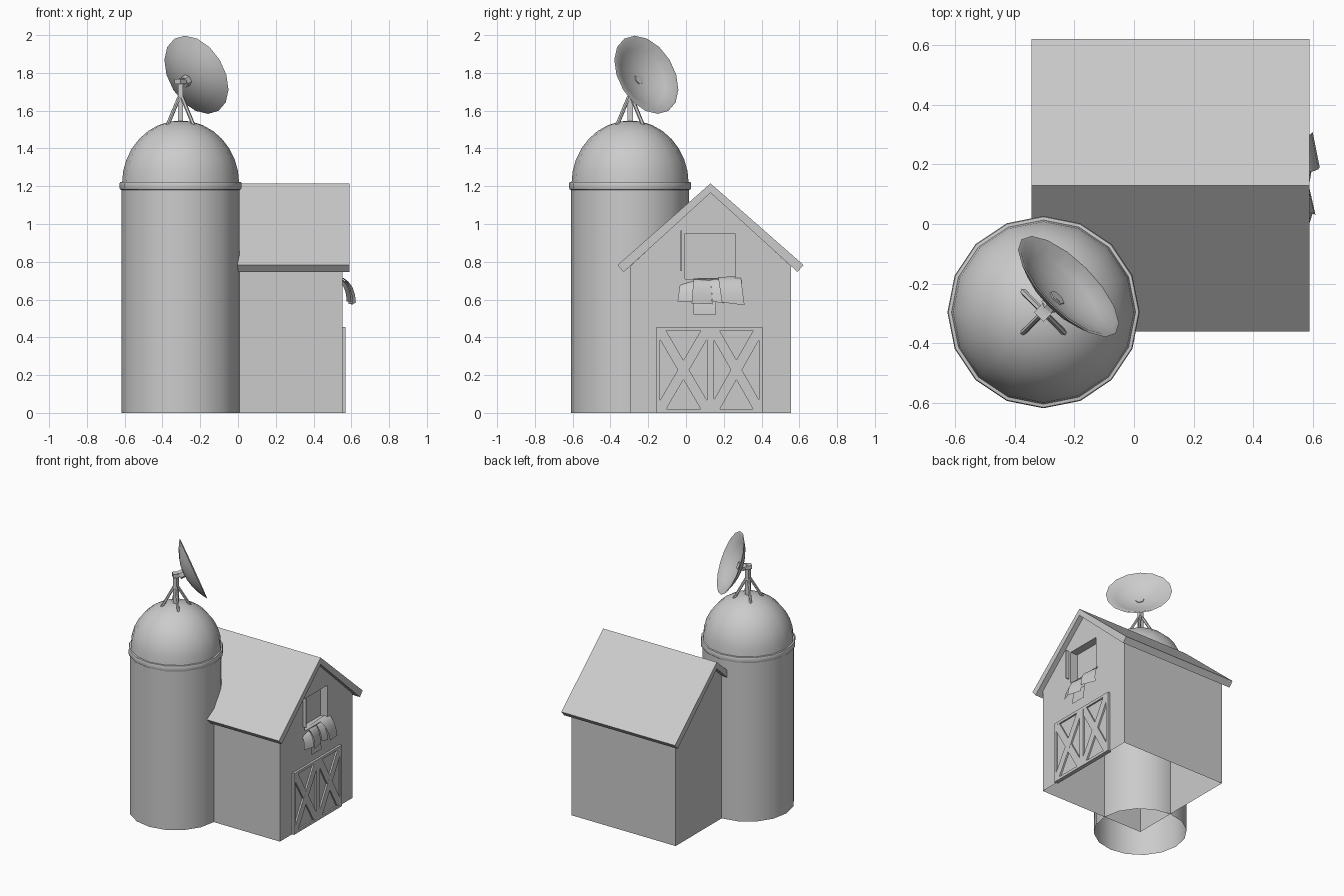
import bpy, bmesh, math
from mathutils import Vector, Matrix

if "Cube" in bpy.data.objects:
    bpy.data.objects.remove(bpy.data.objects["Cube"])

SX, SY = -0.304, -0.296          # silo axis


def finish(bm, name, smooth=False, normals=True):
    if normals:
        bmesh.ops.recalc_face_normals(bm, faces=bm.faces)
    me = bpy.data.meshes.new(name)
    bm.to_mesh(me)
    bm.free()
    ob = bpy.data.objects.new(name, me)
    bpy.context.collection.objects.link(ob)
    if smooth:
        bpy.context.view_layer.objects.active = ob
        ob.select_set(True)
        bpy.ops.object.shade_smooth_by_angle(angle=math.radians(35))
        ob.select_set(False)
    return ob


def lathe(name, profile, mat, n=16):
    """Spin (radius, height) points round local z."""
    bm = bmesh.new()
    rings = []
    for r, z in profile:
        if r < 1e-5:
            rings.append([bm.verts.new(mat @ Vector((0, 0, z)))] * n)
        else:
            rings.append([bm.verts.new(mat @ Vector((r * math.cos(2 * math.pi * i / n),
                          r * math.sin(2 * math.pi * i / n), z))) for i in range(n)])
    for a, b in zip(rings, rings[1:]):
        for i in range(n):
            j = (i + 1) % n
            bm.faces.new(list(dict.fromkeys((a[i], a[j], b[j], b[i]))))
    return finish(bm, name, True)


def prism(name, poly, x0, x1):
    """Extrude a (y, z) outline along x."""
    bm = bmesh.new()
    f = bm.faces.new([bm.verts.new((x0, y, z)) for y, z in poly])
    r = bmesh.ops.extrude_face_region(bm, geom=[f])
    for v in r["geom"]:
        if isinstance(v, bmesh.types.BMVert):
            v.co.x = x1
    return finish(bm, name)


def rect(name, y0, y1, z0, z1, x0, x1):
    return prism(name, [(y0, z0), (y1, z0), (y1, z1), (y0, z1)], x0, x1)


def rod(name, a, b, w, n=4, turn=math.pi / 4):
    """Straight bar between two points."""
    a, b = Vector(a), Vector(b)
    d = b - a
    m = (Matrix.Translation((a + b) / 2) @ d.to_track_quat('Z', 'Y').to_matrix().to_4x4()
         @ Matrix.Rotation(turn, 4, 'Z'))
    bm = bmesh.new()
    bmesh.ops.create_cone(bm, cap_ends=True, segments=n, radius1=w, radius2=w,
                          depth=d.length, matrix=m)
    return finish(bm, name)


# Silo: open-bottomed tower, rim band and dome
at = Matrix.Translation((SX, SY, 0))
lathe("silo_wall", [(0.313, 0), (0.313, 1.2)], at)
lathe("silo_rim", [(0.31, 1.18), (0.32, 1.183), (0.323, 1.192), (0.323, 1.213),
                   (0.32, 1.222), (0.305, 1.224)], at)
lathe("silo_dome", [(0.31 * math.cos(t * math.pi / 16), 1.215 + 0.333 * math.sin(t * math.pi / 16))
                    for t in range(8)] + [(0, 1.548)], at)

# Barn walls with recessed loft window, open underneath
barn = prism("barn_walls", [(-0.297, 0), (0.557, 0), (0.557, 0.775), (0.13, 1.168), (-0.297, 0.775)],
             -0.305, 0.553)
cut = rect("window_cutter", -0.005, 0.26, 0.71, 0.95, 0.495, 0.65)
cut.hide_render = True
mod = barn.modifiers.new("window", 'BOOLEAN')
mod.operation, mod.object, mod.solver = 'DIFFERENCE', cut, 'EXACT'
bpy.context.view_layer.objects.active = barn
bpy.ops.object.modifier_apply(modifier="window")
bpy.data.objects.remove(cut)
bm = bmesh.new()
bm.from_mesh(barn.data)
bmesh.ops.delete(bm, geom=[f for f in bm.faces if all(v.co.z < 0.001 for v in f.verts)],
                 context='FACES_ONLY')
bm.to_mesh(barn.data)
bm.free()

# Roof slab folded over the ridge
prism("roof", [(0.13, 1.215), (-0.362, 0.783), (-0.33, 0.746), (0.13, 1.165),
               (0.59, 0.746), (0.622, 0.783)], -0.345, 0.59)

# Double doors: backing, frame and cross braces
rect("door_backing", -0.155, 0.405, 0, 0.455, 0.54, 0.558)
DX = (0.55, 0.57)
for i, z in enumerate((0, 0.435)):
    rect(f"door_rail_{i}", -0.155, 0.405, z, z + 0.02, *DX)
for i, (a, b) in enumerate(((-0.155, -0.137), (0.11, 0.147), (0.387, 0.405))):
    rect(f"door_stile_{i}", a, b, 0.02, 0.435, *DX)
for i, (a, b) in enumerate(((-0.137, 0.11), (0.147, 0.387))):
    w = 0.032
    for j, (p, q, s) in enumerate(((a, b, 1), (b, a, -1))):
        prism(f"door_brace_{i}{j}", [(p, 0.02), (p + s * w, 0.02), (q, 0.435 - w * 1.5),
                                     (q, 0.435), (q - s * w, 0.435), (p, 0.02 + w * 1.5)],
              DX[0], DX[1] - 0.0005 * j)

# Shutter edge beside the window
rect("shutter_edge", -0.028, -0.022, 0.75, 0.965, 0.54, 0.58)


# Hay tufts drooping over the window sill: each side is (y top, y bottom, z top, z bottom, reach)
def tuft(name, left, right, n=5):
    bm = bmesh.new()
    cols = []
    for y0, y1, z0, z1, reach in (left, right):
        col = []
        for i in range(n + 1):
            t = i / n * math.pi / 2
            k = 1 - math.cos(t)
            col.append(bm.verts.new((0.53 + (reach - 0.53) * math.sin(t),
                                     y0 + (y1 - y0) * k, z0 - (z0 - z1) * k)))
        cols.append(col)
    for i in range(n):
        bm.faces.new((cols[0][i], cols[0][i + 1], cols[1][i + 1], cols[1][i]))
    finish(bm, name, True, False)


tuft("hay_a", (-0.03, -0.045, 0.69, 0.59, 0.575), (0.04, 0.035, 0.705, 0.59, 0.60))
tuft("hay_b", (0.04, 0.03, 0.712, 0.58, 0.61), (0.13, 0.14, 0.715, 0.575, 0.585))
tuft("hay_c", (0.13, 0.14, 0.715, 0.59, 0.59), (0.19, 0.20, 0.715, 0.58, 0.60))
tuft("hay_d", (0.17, 0.19, 0.72, 0.585, 0.624), (0.29, 0.31, 0.722, 0.57, 0.60))
tuft("hay_e", (0.04, 0.04, 0.65, 0.52, 0.575), (0.155, 0.16, 0.65, 0.52, 0.575))

# Antenna mast with four splayed struts
rod("mast", (SX, SY, 1.5), (SX, SY, 1.75), 0.02)
rod("mast_cap", (SX, SY, 1.742), (SX, SY, 1.768), 0.032, 4, 0)
for i, (sx, sy) in enumerate(((1, 1), (1, -1), (-1, 1), (-1, -1))):
    rod(f"strut_{i}", (SX + sx * 0.072, SY + sy * 0.072, 1.515),
        (SX + sx * 0.008, SY + sy * 0.008, 1.67), 0.010, 6)

# Dish facing back right and tilted up, with its mounting arm
el = math.radians(22.6)
n = Vector((math.cos(el) / math.sqrt(2), math.cos(el) / math.sqrt(2), math.sin(el)))
centre = Vector((-0.22, -0.21, 1.79))
R, D = 0.224, 0.075
fr = (0, 0.25, 0.5, 0.75, 1)
outer = [(R * f, -D + D * f * f) for f in fr]
inner = [((R - 0.014) * f, -D + 0.012 + (D - 0.012) * f * f) for f in reversed(fr)]
dish_mat = Matrix.Translation(centre) @ n.to_track_quat('Z', 'Y').to_matrix().to_4x4()
lathe("dish", outer + inner, dish_mat)
rod("dish_arm", (SX, SY, 1.752), centre - n * 0.058, 0.022)
rod("dish_hub", centre - n * 0.105, centre - n * 0.056, 0.03, 6)
